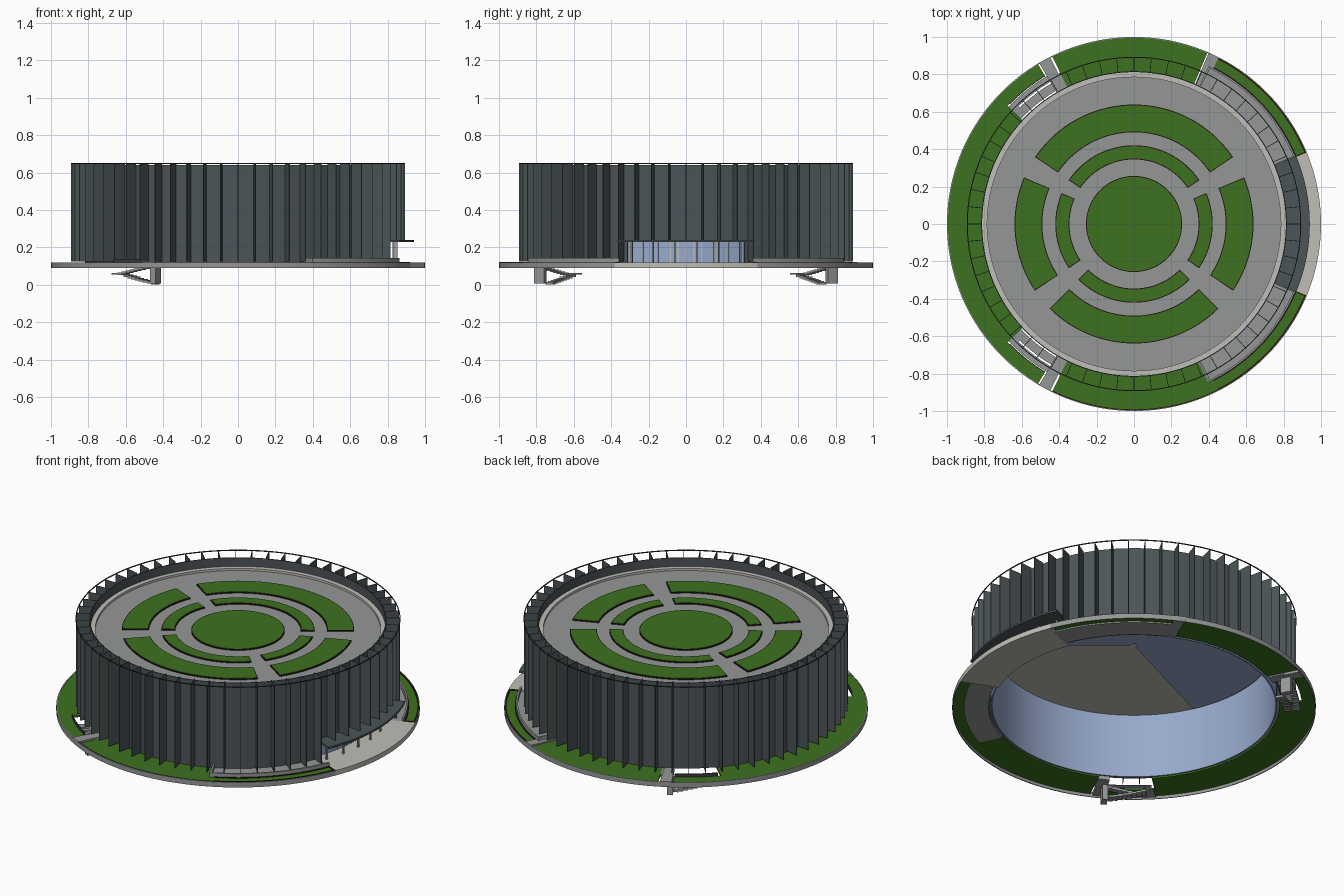
import bpy, bmesh, math

if "Cube" in bpy.data.objects:
    bpy.data.objects.remove(bpy.data.objects["Cube"])

def mat(name, r, g, b):
    m = bpy.data.materials.new(name)
    m.diffuse_color = (r, g, b, 1)
    m.use_nodes = True
    m.node_tree.nodes["Principled BSDF"].inputs["Base Color"].default_value = m.diffuse_color
    return m

GREEN = mat("grass_green", .045, .165, .014)
ROOF = mat("paving_grey", .30, .31, .31)
BEIGE = mat("pale_stone", .52, .515, .47)
DARK = mat("slate_cladding", .072, .09, .097)
BLUE = mat("blue_glass", .31, .40, .60)
EDGE = mat("dark_edging", .02, .008, .004)
METAL = mat("dark_metal", .04, .04, .05)


def add_sector(bm, r0, r1, z0, z1, a0=0, a1=360):
    """Arc-shaped solid with a rectangular section, angles in degrees."""
    full = a1 - a0 >= 360
    n = max(1, math.ceil((a1 - a0) / 3))
    rows = []
    for i in range(n if full else n + 1):
        a = math.radians(a0 + (a1 - a0) * i / n)
        c, s = math.cos(a), math.sin(a)
        rows.append([bm.verts.new((r * c, r * s, z))
                     for r, z in ((r0, z0), (r1, z0), (r1, z1), (r0, z1))])
    for i in range(n):
        p, q = rows[i], rows[(i + 1) % len(rows)]
        for k in range(4):
            j = (k + 1) % 4
            bm.faces.new((p[k], q[k], q[j], p[j])[::-1])
    if not full:
        bm.faces.new(rows[0])
        bm.faces.new(rows[-1][::-1])


def add_disc(bm, r, z0, z1, n=120):
    """Solid disc."""
    lo, hi = [[bm.verts.new((r * math.cos(2 * math.pi * i / n), r * math.sin(2 * math.pi * i / n), z))
               for i in range(n)] for z in (z0, z1)]
    bm.faces.new(hi)
    bm.faces.new(lo[::-1])
    for i in range(n):
        j = (i + 1) % n
        bm.faces.new((lo[i], lo[j], hi[j], hi[i]))


def part(name, material, sectors=(), discs=()):
    bm = bmesh.new()
    for s in sectors:
        add_sector(bm, *s)
    for d in discs:
        add_disc(bm, *d)
    bmesh.ops.recalc_face_normals(bm, faces=bm.faces)
    me = bpy.data.meshes.new(name)
    bm.to_mesh(me)
    bm.free()
    me.materials.append(material)
    ob = bpy.data.objects.new(name, me)
    bpy.context.collection.objects.link(ob)
    return ob


def mirrored(sectors):
    """Sectors plus their copies across the x axis."""
    return sectors + [(*s[:4], -s[5], -s[4]) for s in sectors]


ENTRY = 22.5   # half angle of the entrance opening

# Base: rim, lawns, paths, entrance terrace
part("base_rim", ROOF, [(.995, 1.0, .09, .12, ENTRY, 360 - ENTRY)])
part("lawn_ring", GREEN, [
    (.80, .995, .108, .118, 66.8, 116), (.80, .995, .108, .118, -116, -65),
    (.80, .995, .108, .118, 137, 223)]
    + mirrored([(.925, .995, .108, .118, 121, 137), (.935, .995, .108, .118, ENTRY, 63)])
    + [(.935, .995, .108, .118, -65, -63)])
part("radial_paths", ROOF, mirrored([(.81, 1.0, .10, .123, 116.7, 120.5),
                                     (.81, .90, .10, .119, 116, 116.7)])
     + [(.81, 1.0, .10, .123, 63, 66.4)])
part("side_walkways", ROOF, mirrored([(.80, .93, .10, .118, ENTRY, 63)])
     + [(.80, .93, .10, .118, -65, -63)])
part("walkway_kerbs", ROOF, mirrored([(.925, .935, .10, .143, ENTRY, 64),
                                      (.82, .935, .10, .143, 64, 64.7)]))
part("lawn_edging", EDGE, mirrored([(.935, .941, .11, .122, ENTRY, 63),
                                    (.988, .996, .11, .123, ENTRY, 63),
                                    (.935, .996, .11, .123, ENTRY, ENTRY + .4)])
     + [(.991, .996, .11, .121, -116, -63)])
part("entrance_terrace", BEIGE, [(.78, 1.0, .09, .12, -ENTRY, ENTRY)])

# Glazed inner drum and ceiling
part("glass_drum", BLUE, [(.78, .787, .11, .51)])
part("ceiling", BEIGE, discs=[(.785, .50, .51)])
part("ceiling_panel", BLUE, [(.02, .77, .493, .499, -40, 205)])

# Outer wall, raised over the entrance
part("outer_wall", DARK, [(.812, .817, .12, .64, ENTRY, 360 - ENTRY),
                          (.812, .817, .235, .64, -ENTRY, ENTRY)])

# Radial fins around the wall
fins = []
for i in range(60):
    a = i * 6
    over_entry = min(a, 360 - a) < ENTRY
    fins.append((.815, .892, .24 if over_entry else .125, .648, a - .12, a + .12))
part("wall_fins", DARK, fins)
part("fin_top_ring", METAL, [(.889, .894, .646, .651)])

# Entrance canopy, columns, mullions
part("entrance_canopy", DARK, [(.785, .94, .228, .24, -ENTRY - .5, ENTRY + .5)])
part("canopy_columns", ROOF, [(.845, .855, .12, .23, a - .35, a + .35) for a in (-20, -12, -4, 4, 12, 20)])
part("entrance_mullions", BEIGE, [(.785, .792, .12, .23, a - .2, a + .2)
                                  for a in (-22, -17, -11, -6, -3, 0, 3, 6, 11, 17, 22)])

# Roof and parapet
part("roof_deck", ROOF, discs=[(.79, .51, .575)])
part("roof_parapet", BEIGE, [(.785, .813, .56, .588)])

# Roof garden beds with dark edging
beds, edges = [], []
for r0, r1 in ((.35, .416), (.495, .634)):
    for a0, a1 in ((34.5, 145.5), (157.5, 213.5), (225.5, 314.5), (326.5, 382.5)):
        d = math.degrees(.005 / r1)
        beds.append((r0, r1, .576, .583, a0, a1))
        edges.append((r0 - .005, r1 + .005, .57, .581, a0 - d, a1 + d))
part("garden_beds", GREEN, beds, [(.252, .576, .583)])
part("garden_edging", EDGE, edges, [(.257, .57, .581)])

# Two return-flight stairs at the back left and front left
steps, n = [], 8
for i in range(n):
    a = 120.5 + i * 14 / n
    zu = .105 - .045 * i / n
    zl = .015 + .045 * i / n
    steps.append((.882, .918, zu - .014, zu, a, a + 14 / n))
    steps.append((.825, .872, zl - .014, zl, a, a + 14 / n))
steps.append((.825, .918, .054, .062, 134.5, 137.5))
part("stair_flights", ROOF, mirrored(steps))
part("stair_end_walls", ROOF, mirrored([(.865, .925, .008, .1, 118.5, 120.5)]))
part("stair_handrails", METAL, mirrored([(.922, .926, .118, .138, 121, 136)]))

# Smooth curved faces, keep edges crisp
bpy.ops.object.select_all(action='SELECT')
bpy.context.view_layer.objects.active = bpy.context.selected_objects[0]
bpy.ops.object.shade_smooth_by_angle(angle=math.radians(30))
